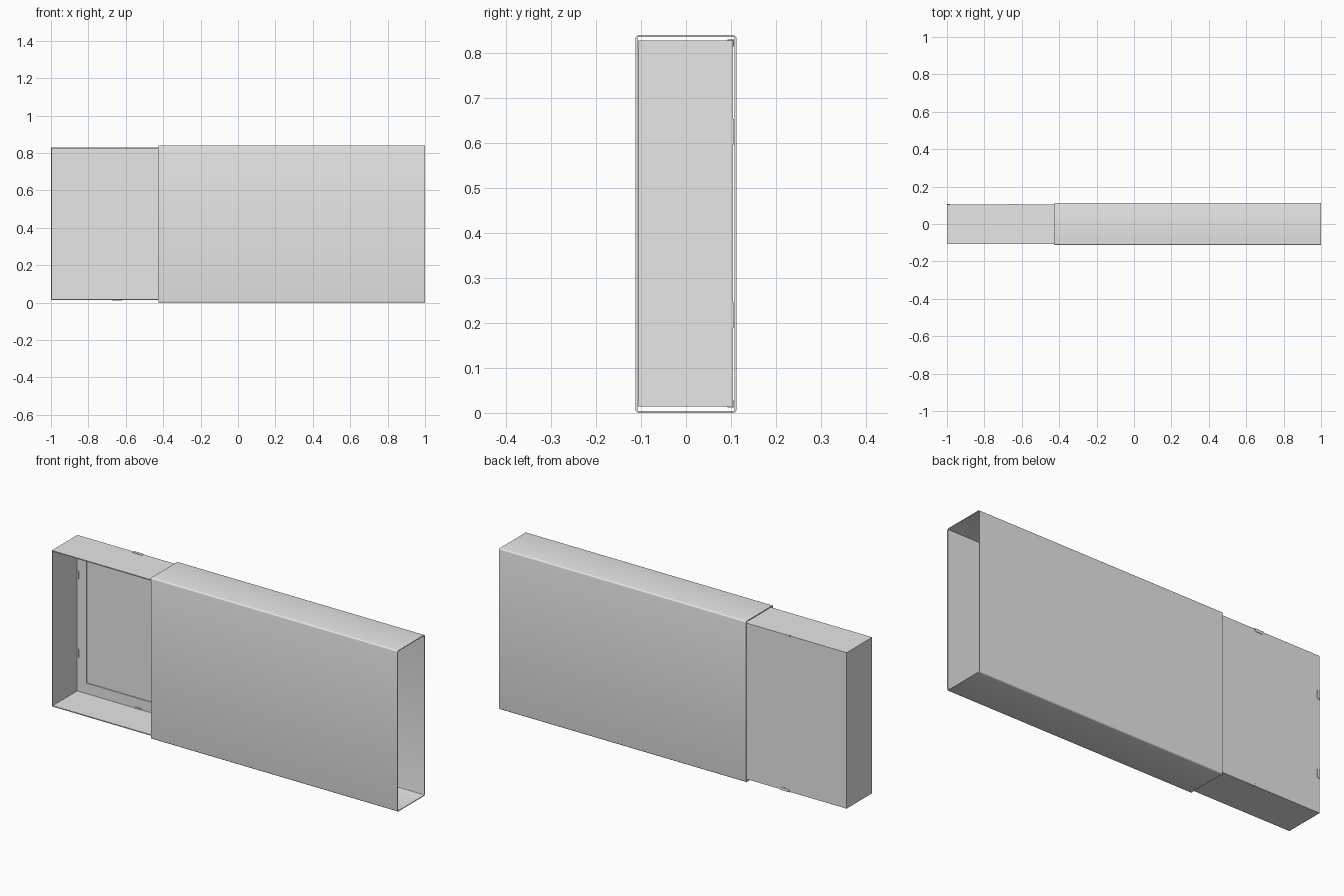
import bpy, bmesh, math

if "Cube" in bpy.data.objects:
    bpy.data.objects.remove(bpy.data.objects["Cube"])

card = bpy.data.materials.new("grey_card")
card.use_nodes = True
card.diffuse_color = (0.8, 0.8, 0.8, 1)
card.node_tree.nodes["Principled BSDF"].inputs["Base Color"].default_value = (0.8, 0.8, 0.8, 1)


def finish(name, bm):
    bmesh.ops.recalc_face_normals(bm, faces=bm.faces)
    mesh = bpy.data.meshes.new(name)
    bm.to_mesh(mesh)
    bm.free()
    mesh.materials.append(card)
    obj = bpy.data.objects.new(name, mesh)
    bpy.context.collection.objects.link(obj)
    return obj


def block(name, x, y, z):
    """Box given by its (low, high) range on each axis."""
    bm = bmesh.new()
    bmesh.ops.create_cube(bm, size=1)
    for v in bm.verts:
        v.co = [(lo + hi) / 2 + c * (hi - lo) for c, (lo, hi) in zip(v.co, (x, y, z))]
    return finish(name, bm)


def rounded_loop(y, z, r, steps=4):
    """Rounded rectangle in the y-z plane."""
    corners = [(y[1] - r, z[1] - r), (y[0] + r, z[1] - r),
               (y[0] + r, z[0] + r), (y[1] - r, z[0] + r)]
    pts = []
    for i, (cy, cz) in enumerate(corners):
        for k in range(steps + 1):
            a = (i + k / steps) * math.pi / 2
            pts.append((cy + r * math.cos(a), cz + r * math.sin(a)))
    return pts


# Outer sleeve: open-ended tube with softly folded corners
T = 0.004
outer = rounded_loop((-0.112, 0.112), (0, 0.84), 0.007)
inner = rounded_loop((-0.112 + T, 0.112 - T), (T, 0.84 - T), 0.003)
bm = bmesh.new()
rings = [[bm.verts.new((x, y, z)) for y, z in loop]
         for x, loop in ((-0.425, outer), (1, outer), (1, inner), (-0.425, inner))]
n = len(outer)
for a, b in zip(rings, rings[1:] + rings[:1]):
    for i in range(n):
        j = (i + 1) % n
        bm.faces.new((a[i], a[j], b[j], b[i]))
sleeve = finish("sleeve", bm)
bpy.context.view_layer.objects.active = sleeve
sleeve.select_set(True)
bpy.ops.object.shade_smooth_by_angle(angle=math.radians(35))

# Sliding tray, open to the front
X0, X1, Z0, Z1 = -1, 0.425, 0.014, 0.828
FRONT, BACK = -0.107, 0.104
W = 0.005
block("tray_floor", (X0, X1), (BACK - W, BACK), (Z0, Z1))
block("tray_bottom_wall", (X0, X1), (FRONT, BACK - W), (Z0, Z0 + W))
block("tray_top_wall", (X0, X1), (FRONT, BACK - W), (Z1 - W, Z1))
block("tray_right_end", (X0, X0 + W), (FRONT, BACK - W), (Z0 + W, Z1 - W))
block("tray_left_end", (X1 - W, X1), (FRONT, BACK - W), (Z0 + W, Z1 - W))

# Glue flaps framing the tray floor
F = 0.06
FY = (BACK - W - 0.004, BACK - W)
for name, z in (("bottom_flap", (Z0 + W, Z0 + F)), ("top_flap", (Z1 - F, Z1 - W))):
    block(name, (X0 + W, X1 - W), FY, z)
for name, x in (("right_flap", (X0 + W, X0 + F)), ("left_flap", (X1 - F, X1 - W))):
    block(name, x, FY, (Z0 + F, Z1 - F))


# Small tapered locking tabs along the back edges
def tab(name, origin, along, inward):
    bm = bmesh.new()
    outline = [(-0.028, -0.002), (0.028, -0.002), (0.02, 0.013), (-0.02, 0.013)]
    verts = [bm.verts.new((origin[0] + s * along[0] + d * inward[0], BACK - 0.012,
                           origin[1] + s * along[1] + d * inward[1])) for s, d in outline]
    face = bm.faces.new(verts)
    new = bmesh.ops.extrude_face_region(bm, geom=[face])["geom"]
    bmesh.ops.translate(bm, vec=(0, 0.0145, 0),
                        verts=[g for g in new if isinstance(g, bmesh.types.BMVert)])
    finish(name, bm)


for x in (-0.645, 0.07):
    tab("bottom_tab", (x, Z0), (1, 0), (0, 1))
    tab("top_tab", (x, Z1), (1, 0), (0, -1))
for z in (0.217, 0.625):
    tab("right_end_tab", (X0 + 0.002, z), (0, 1), (1, 0))
    tab("left_end_tab", (X1, z), (0, 1), (-1, 0))
